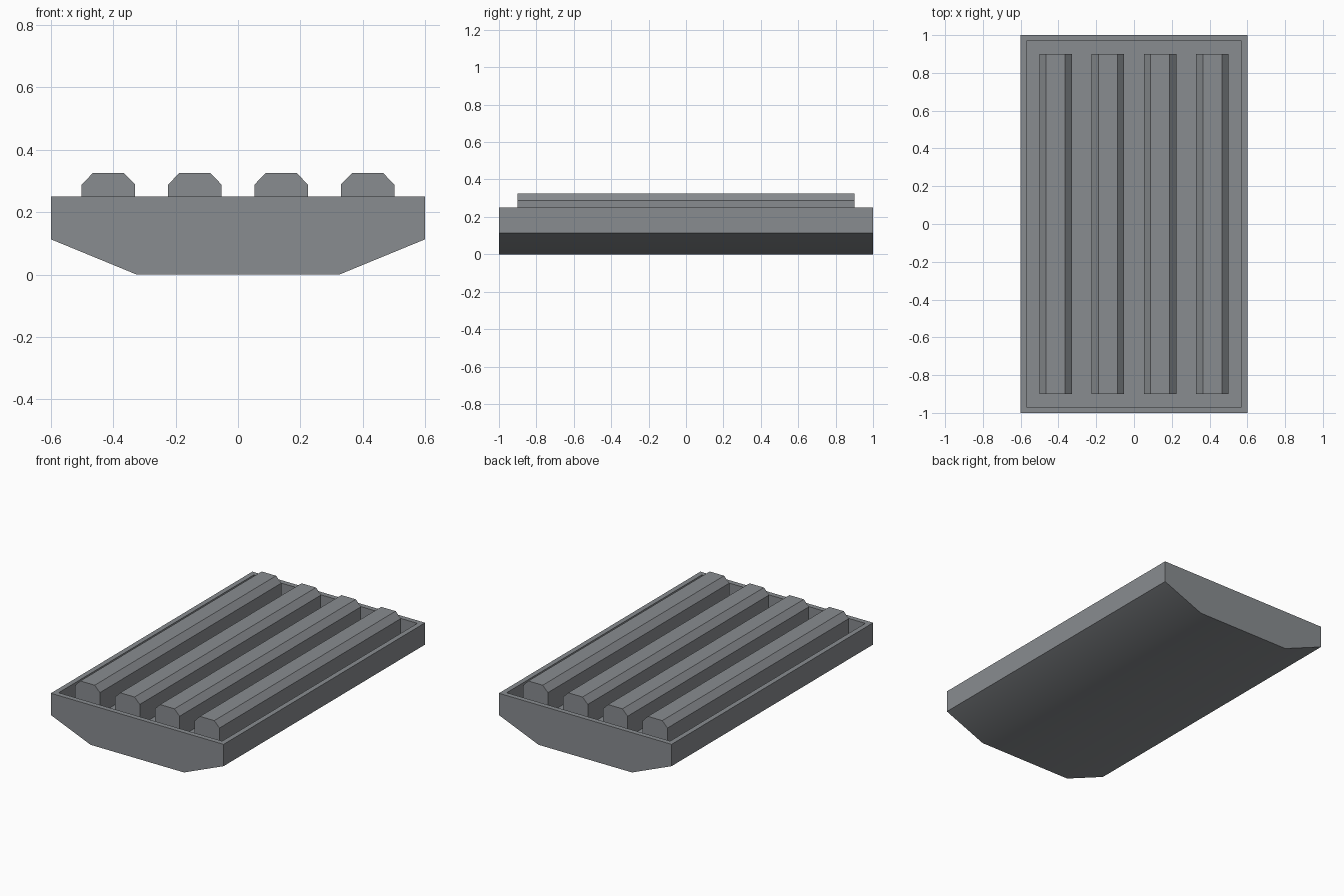
import bpy, bmesh, math

if "Cube" in bpy.data.objects:
    bpy.data.objects.remove(bpy.data.objects["Cube"])

grey = bpy.data.materials.new("grey")
grey.diffuse_color = (0.25, 0.265, 0.28, 1)
grey.use_nodes = True
grey.node_tree.nodes["Principled BSDF"].inputs["Base Color"].default_value = grey.diffuse_color


def extrude_profile(name, points, half_length):
    """Extrude an XZ profile along Y, centred on y = 0."""
    bm = bmesh.new()
    face = bm.faces.new([bm.verts.new((x, -half_length, z)) for x, z in points])
    new = bmesh.ops.extrude_face_region(bm, geom=[face])["geom"]
    verts = [v for v in new if isinstance(v, bmesh.types.BMVert)]
    bmesh.ops.translate(bm, verts=verts, vec=(0, 2 * half_length, 0))
    bmesh.ops.recalc_face_normals(bm, faces=bm.faces[:])
    return bm


def finish(name, bm):
    mesh = bpy.data.meshes.new(name)
    bm.to_mesh(mesh)
    bm.free()
    mesh.materials.append(grey)
    obj = bpy.data.objects.new(name, mesh)
    bpy.context.collection.objects.link(obj)
    return obj


# Tray: tapered hull with a rim and a flat sunken floor
FLOOR_Z = 0.155
half = [(0.325, 0), (0.6, 0.113), (0.6, 0.25)]
bm = extrude_profile("tray", half + [(-x, z) for x, z in reversed(half)], 1.0)
bm.faces.ensure_lookup_table()
top = max(bm.faces, key=lambda f: f.calc_center_median().z)
bmesh.ops.inset_region(bm, faces=[top], thickness=0.045)
floor = bmesh.ops.extrude_face_region(bm, geom=[top])["geom"]
bmesh.ops.translate(bm, verts=[v for v in floor if isinstance(v, bmesh.types.BMVert)],
                    vec=(0, 0, FLOOR_Z - 0.25))
if top.is_valid:
    bmesh.ops.delete(bm, geom=[top], context="FACES_ONLY")
bmesh.ops.recalc_face_normals(bm, faces=bm.faces[:])
tray = finish("tray", bm)

# The shallow bottom creases are smooth, all others sharp
bpy.context.view_layer.objects.active = tray
tray.select_set(True)
bpy.ops.object.shade_smooth_by_angle(angle=math.radians(30))

# Four chamfered bars standing on the tray floor
for i in range(4):
    cx = (i - 1.5) * 0.277
    side = [(0.086, FLOOR_Z), (0.086, 0.288), (0.05, 0.325)]
    pts = side + [(-x, z) for x, z in reversed(side)]
    bar = extrude_profile("bar", [(cx + x, z) for x, z in pts], 0.9)
    finish(f"bar_{i + 1}", bar)
